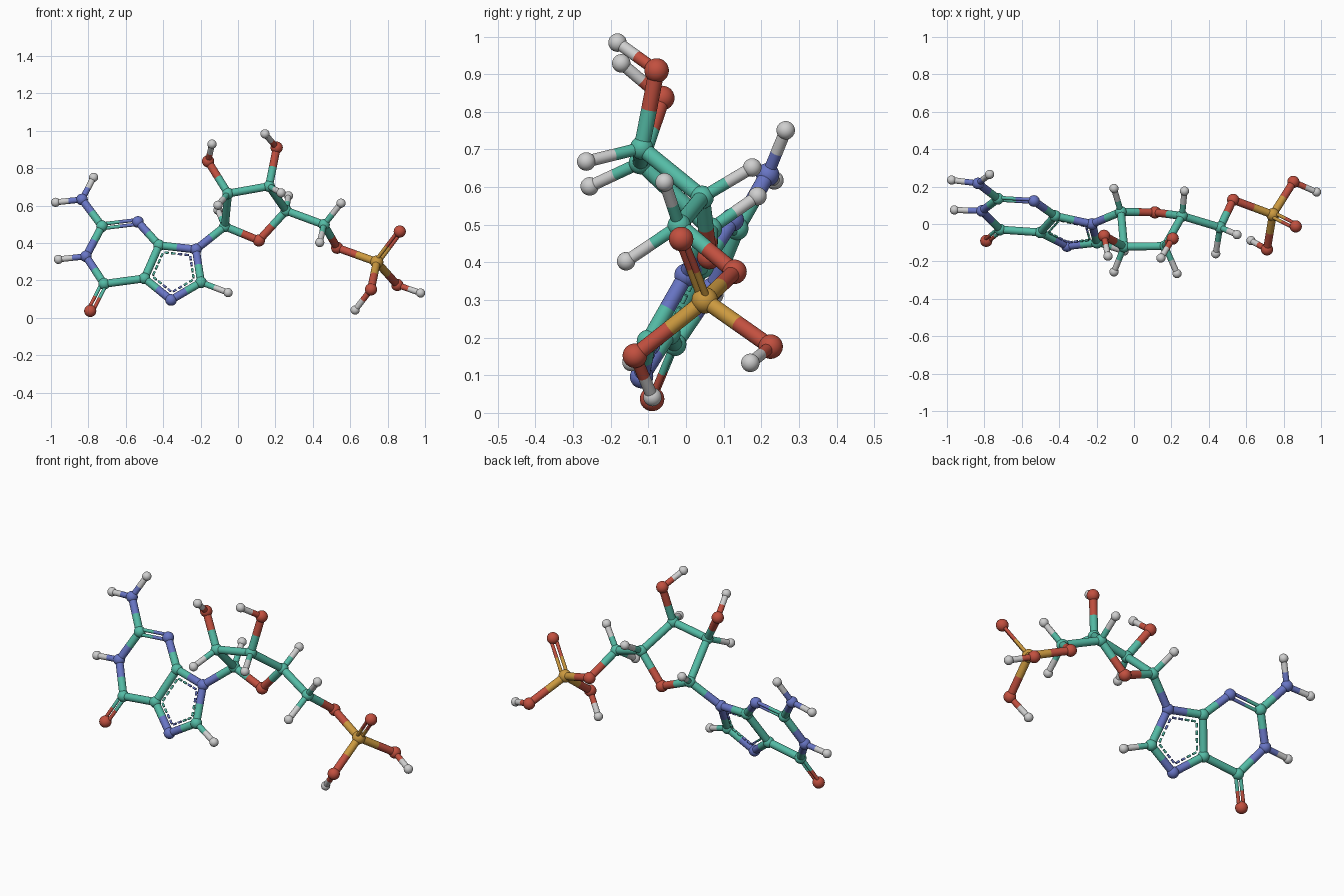
import bpy
import bmesh
from mathutils import Vector

default = bpy.data.objects.get("Cube")
if default:
    bpy.data.objects.remove(default, do_unlink=True)


def make_material(name, colour):
    mat = bpy.data.materials.new(name)
    mat.use_nodes = True
    rgba = (*colour, 1)
    mat.diffuse_color = rgba
    bsdf = next(n for n in mat.node_tree.nodes if n.type == "BSDF_PRINCIPLED")
    bsdf.inputs["Base Color"].default_value = rgba
    bsdf.inputs["Roughness"].default_value = 0.5
    return mat


# Element letter -> plain name, ball radius, material
ELEMENTS = {
    "C": ("carbon", 0.031, make_material("teal", (0.09, 0.50, 0.38))),
    "O": ("oxygen", 0.0325, make_material("red", (0.54, 0.08, 0.05))),
    "N": ("nitrogen", 0.031, make_material("blue", (0.14, 0.18, 0.56))),
    "H": ("hydrogen", 0.0245, make_material("light grey", (0.62, 0.62, 0.62))),
    "P": ("phosphorus", 0.035, make_material("gold", (0.60, 0.32, 0.05))),
}
THICK, SLIM, TWIN, DASH = 0.021, 0.016, 0.0095, 0.006

# Ball positions, first letter of each key is the element
BASE = {
    "N9": (-.225, .0, .366), "C8": (-.198, -.1, .19), "N7": (-.358, -.118, .096),
    "C5": (-.5, -.045, .211), "C4": (-.422, .043, .388), "N3": (-.535, .123, .513),
    "C2": (-.727, .135, .49), "N1": (-.813, .07, .329), "C6": (-.716, -.03, .182),
    "O6": (-.79, -.09, .037), "N2": (-.834, .217, .633), "H8": (-.053, -.145, .135),
    "H1": (-.96, .075, .313), "Ha": (-.772, .265, .751), "Hb": (-.975, .235, .618),
}
SUGAR = {
    "Ca": (-.07, .065, .489), "Cb": (-.053, -.121, .665), "Cc": (.166, -.118, .704),
    "Cd": (.257, .043, .573), "Oe": (.112, .062, .414), "Cf": (.46, -.018, .498),
    "Hc": (-.107, .19, .576), "Hd": (-.107, -.256, .602), "He": (.23, -.265, .668),
    "Hf": (.27, .176, .652), "Hg": (.551, -.057, .613), "Hh": (.437, -.159, .403),
    "Og": (-.16, -.063, .837), "Hi": (-.139, -.172, .929),
    "Oh": (.207, -.078, .91), "Hj": (.144, -.182, .984),
}
TAIL = {
    "Oi": (.53, .129, .375), "P": (.742, .05, .299), "Oj": (.865, -.013, .462),
    "Ok": (.852, .225, .176), "Hk": (.976, .171, .133),
    "Ol": (.711, -.136, .152), "Hl": (.626, -.089, .042),
}
ATOMS = {k: Vector(v) for group in (BASE, SUGAR, TAIL) for k, v in group.items()}

# Chains of single bonds, written as paths
CHAINS = (
    "N9 C8 N7 C5 C4 N9 Ca", "C4 N3", "C2 N1 C6 C5", "C8 H8", "N1 H1", "Ha N2 Hb", "C2 N2",
    "Ca Cb Cc Cd Oe Ca", "Ca Hc", "Cb Hd", "Cc He", "Cd Hf", "Hg Cf Hh",
    "Cb Og Hi", "Cc Oh Hj", "Cd Cf Oi P Ok Hk", "P Ol Hl",
)
DOUBLES = (("C2", "N3"), ("C6", "O6"), ("P", "Oj"))
AROMATIC = ("N9", "C8", "N7", "C5", "C4")


def add_object(name, bm, mat):
    mesh = bpy.data.meshes.new(name)
    bm.to_mesh(mesh)
    bm.free()
    mesh.materials.append(mat)
    obj = bpy.data.objects.new(name, mesh)
    bpy.context.collection.objects.link(obj)
    return obj


def ball(key):
    name, radius, mat = ELEMENTS[key[0]]
    bm = bmesh.new()
    bmesh.ops.create_uvsphere(bm, u_segments=32, v_segments=16, radius=radius)
    for f in bm.faces:
        f.smooth = True
    add_object(name + "_ball", bm, mat).location = ATOMS[key]


def rod(name, start, end, radius, mat):
    axis = end - start
    bm = bmesh.new()
    bmesh.ops.create_cone(bm, cap_ends=True, segments=24, radius1=radius,
                          radius2=radius, depth=axis.length)
    for f in bm.faces:
        f.smooth = len(f.verts) == 4
        if not f.smooth:
            for e in f.edges:
                e.smooth = False
    turn = axis.to_track_quat("Z", "Y").to_matrix().to_4x4()
    bm.transform(turn)
    add_object(name, bm, mat).location = (start + end) / 2


def bond(a, b, radius, label, shift=Vector()):
    """Two half rods, each in the colour of its own end."""
    start, end = ATOMS[a] + shift, ATOMS[b] + shift
    middle = (start + end) / 2
    for key, tip in ((a, start), (b, end)):
        name, _, mat = ELEMENTS[key[0]]
        rod(f"{name}_{label}", tip, middle, radius, mat)


# Balls
for key in ATOMS:
    ball(key)

# Single bonds, slimmer where they reach hydrogen
for chain in CHAINS:
    keys = chain.split()
    for a, b in zip(keys, keys[1:]):
        bond(a, b, SLIM if "H" in (a[0], b[0]) else THICK, "single_bond")

# Double bonds as twin rods, lying in the plane of the rings where they belong to one
ring_normal = (ATOMS["C2"] - ATOMS["C6"]).cross(ATOMS["C4"] - ATOMS["C6"])
for a, b in DOUBLES:
    normal = Vector((1, -1, 0)) if a == "P" else ring_normal
    side = (ATOMS[b] - ATOMS[a]).cross(normal).normalized() * 0.0135
    for sign in (-1, 1):
        bond(a, b, TWIN, "double_bond", side * sign)

# Dashed inner outline of the five-sided aromatic ring
centre = sum((ATOMS[k] for k in AROMATIC), Vector()) / len(AROMATIC)
DASHES = 4
for i, a in enumerate(AROMATIC):
    b = AROMATIC[(i + 1) % len(AROMATIC)]
    start, end = (centre.lerp(ATOMS[k], 0.73) for k in (a, b))
    for d in range(DASHES):
        name, _, mat = ELEMENTS[(a if d < DASHES / 2 else b)[0]]
        rod(name + "_ring_dash", start.lerp(end, (d + 0.2) / DASHES),
            start.lerp(end, (d + 0.8) / DASHES), DASH, mat)
